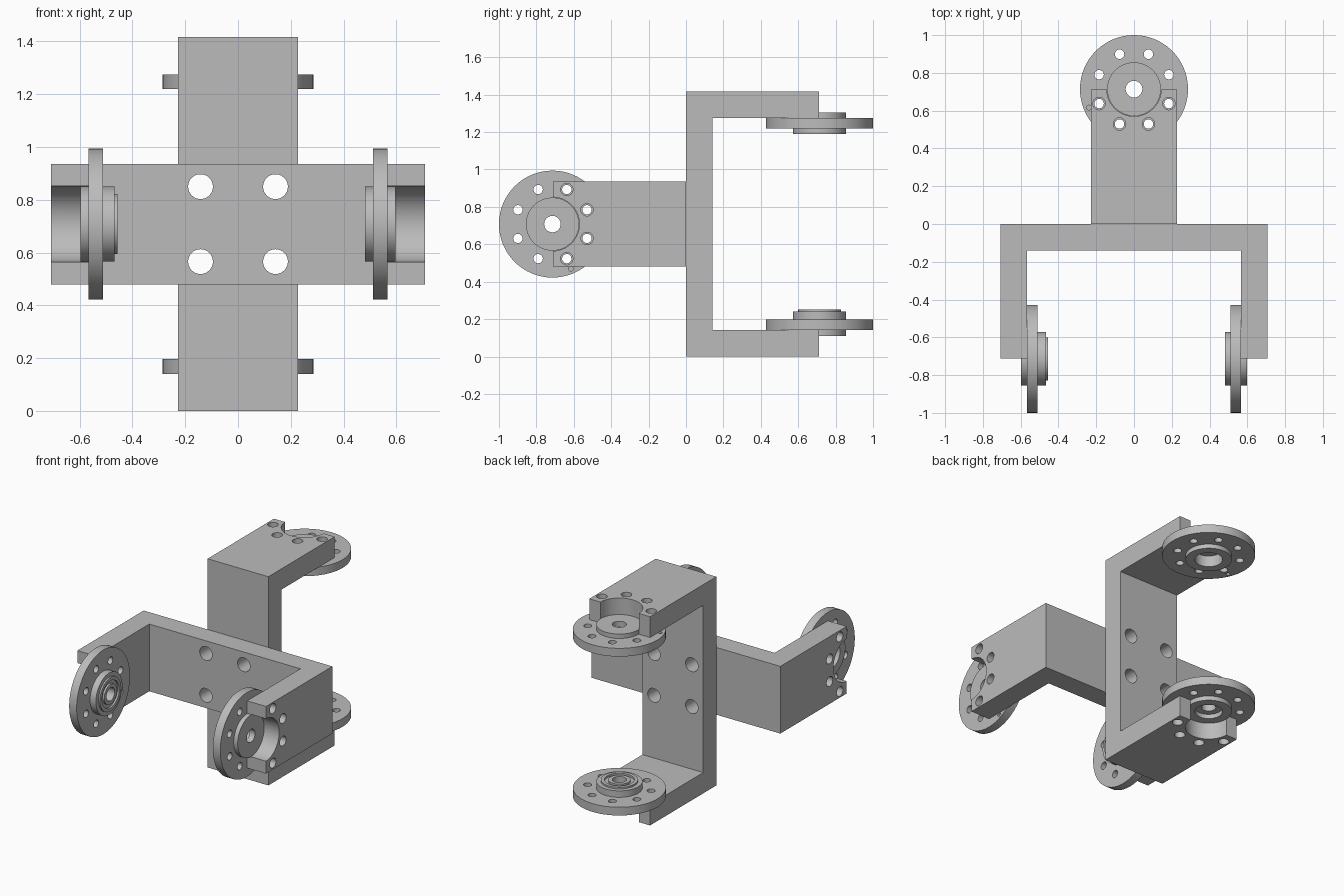
import bpy
import bmesh
from math import cos, sin, pi, radians
from mathutils import Matrix, Vector

if "Cube" in bpy.data.objects:
    bpy.data.objects.remove(bpy.data.objects["Cube"])

grey = bpy.data.materials.new("plain grey")
grey.use_nodes = True
grey.diffuse_color = (0.5, 0.5, 0.5, 1)
grey.node_tree.nodes["Principled BSDF"].inputs["Base Color"].default_value = (0.5, 0.5, 0.5, 1)

SPAN = 0.708        # half the bracket width, also the height of the centre
INNER = 0.567       # inner face of each arm
HALF = 0.228        # half the bracket depth
AXIS = -0.714       # hub axis, along the arms
BOLTS = 0.2         # bolt circle radius


def make_object(name, bm):
    bmesh.ops.recalc_face_normals(bm, faces=bm.faces)
    mesh = bpy.data.meshes.new(name)
    bm.to_mesh(mesh)
    bm.free()
    mesh.materials.append(grey)
    obj = bpy.data.objects.new(name, mesh)
    bpy.context.collection.objects.link(obj)
    return obj


def add_cylinder(bm, centre, radius, length, axis, sides=32):
    turn = Vector((0, 0, 1)).rotation_difference(Vector(axis)).to_matrix().to_4x4()
    bmesh.ops.create_cone(bm, cap_ends=True, segments=sides, radius1=radius,
                          radius2=radius, depth=length,
                          matrix=Matrix.Translation(centre) @ turn)


def finish(obj, cutters, place):
    """Cut the holes, smooth the round walls and move the part into place."""
    cutter = make_object("hole_cutter", cutters)
    cutter.hide_render = True
    mod = obj.modifiers.new("holes", "BOOLEAN")
    mod.operation = "DIFFERENCE"
    mod.solver = "EXACT"
    mod.object = cutter
    bpy.ops.object.select_all(action="DESELECT")
    bpy.context.view_layer.objects.active = obj
    obj.select_set(True)
    bpy.ops.object.modifier_apply(modifier=mod.name)
    bpy.data.objects.remove(cutter)
    bpy.ops.object.shade_smooth_by_angle(angle=radians(30))
    obj.matrix_world = place


def bolt_points(x):
    for i in range(8):
        a = (i + 0.5) * pi / 4
        yield Vector((x, AXIS + BOLTS * cos(a), BOLTS * sin(a)))


def bracket(name, place):
    # U-shaped profile pushed through the depth
    tip, web = -0.711, INNER - SPAN
    outline = [(-SPAN, 0), (-SPAN, tip), (-INNER, tip), (-INNER, web),
               (INNER, web), (INNER, tip), (SPAN, tip), (SPAN, 0)]
    bm = bmesh.new()
    face = bm.faces.new([bm.verts.new((x, y, -HALF)) for x, y in outline])
    new = bmesh.ops.extrude_face_region(bm, geom=[face])["geom"]
    bmesh.ops.translate(bm, vec=(0, 0, 2 * HALF),
                        verts=[v for v in new if isinstance(v, bmesh.types.BMVert)])
    obj = make_object(name, bm)

    # hub notch and four bolt holes per arm, four mounting holes in the web
    cut = bmesh.new()
    for s in (-1, 1):
        x = s * (SPAN + INNER) / 2
        add_cylinder(cut, (x, AXIS, 0), 0.144, 0.3, (1, 0, 0), 64)
        for p in bolt_points(x):
            if p.y > AXIS:
                add_cylinder(cut, p, 0.033, 0.3, (1, 0, 0))
        for t in (-1, 1):
            add_cylinder(cut, (s * 0.142, web / 2, t * 0.142), 0.047, 0.3, (0, 1, 0))
    finish(obj, cut, place)


# Hub cross-sections: (distance inward from the arm face, radius)
OUTER = [(-0.03, 0.142), (0, 0.142), (0, 0.286), (0.056, 0.286), (0.056, 0.142)]
DRIVEN = OUTER + [(0.085, 0.142), (0.085, 0.085), (0.01, 0.085), (0.01, 0.044), (-0.03, 0.044)]
IDLER = OUTER + [(0.1, 0.142), (0.1, 0.114), (0.111, 0.114), (0.111, 0.092),
                 (0.098, 0.092), (0.098, 0.068), (0.111, 0.068), (0.111, 0.044),
                 (0.0, 0.044), (0.0, 0.085), (-0.03, 0.085)]


def hub(name, profile, side, place, pin):
    # spin the closed section about the hub axis
    bm = bmesh.new()
    sides = 64
    rings = []
    for i in range(sides):
        a = 2 * pi * i / sides
        rings.append([bm.verts.new((side * (INNER - w), AXIS + r * cos(a), r * sin(a)))
                      for w, r in profile])
    n = len(profile)
    for i in range(sides):
        a, b = rings[i], rings[(i + 1) % sides]
        for j in range(n):
            k = (j + 1) % n
            bm.faces.new((a[j], a[k], b[k], b[j]))
    obj = make_object(name, bm)

    # ring of bolt holes, plus the small index hole
    cut = bmesh.new()
    x = side * (INNER - 0.028)
    for p in bolt_points(x):
        add_cylinder(cut, p, 0.025, 0.2, (1, 0, 0), 24)
    if pin:
        add_cylinder(cut, (x, AXIS + 0.098, -0.238), 0.013, 0.2, (1, 0, 0), 16)
    finish(obj, cut, place)


# Front unit lies flat; rear unit is turned upright and faces backward
lift = Matrix.Translation((0, 0, SPAN))
upright = lift @ Matrix(((0, 0, 1, 0), (0, -1, 0, 0), (1, 0, 0, 0), (0, 0, 0, 1)))
for label, place in (("front", lift), ("rear", upright)):
    bracket(label + "_bracket", place)
    hub(label + "_driven_hub", DRIVEN, 1, place, True)
    hub(label + "_idler_hub", IDLER, -1, place, False)
